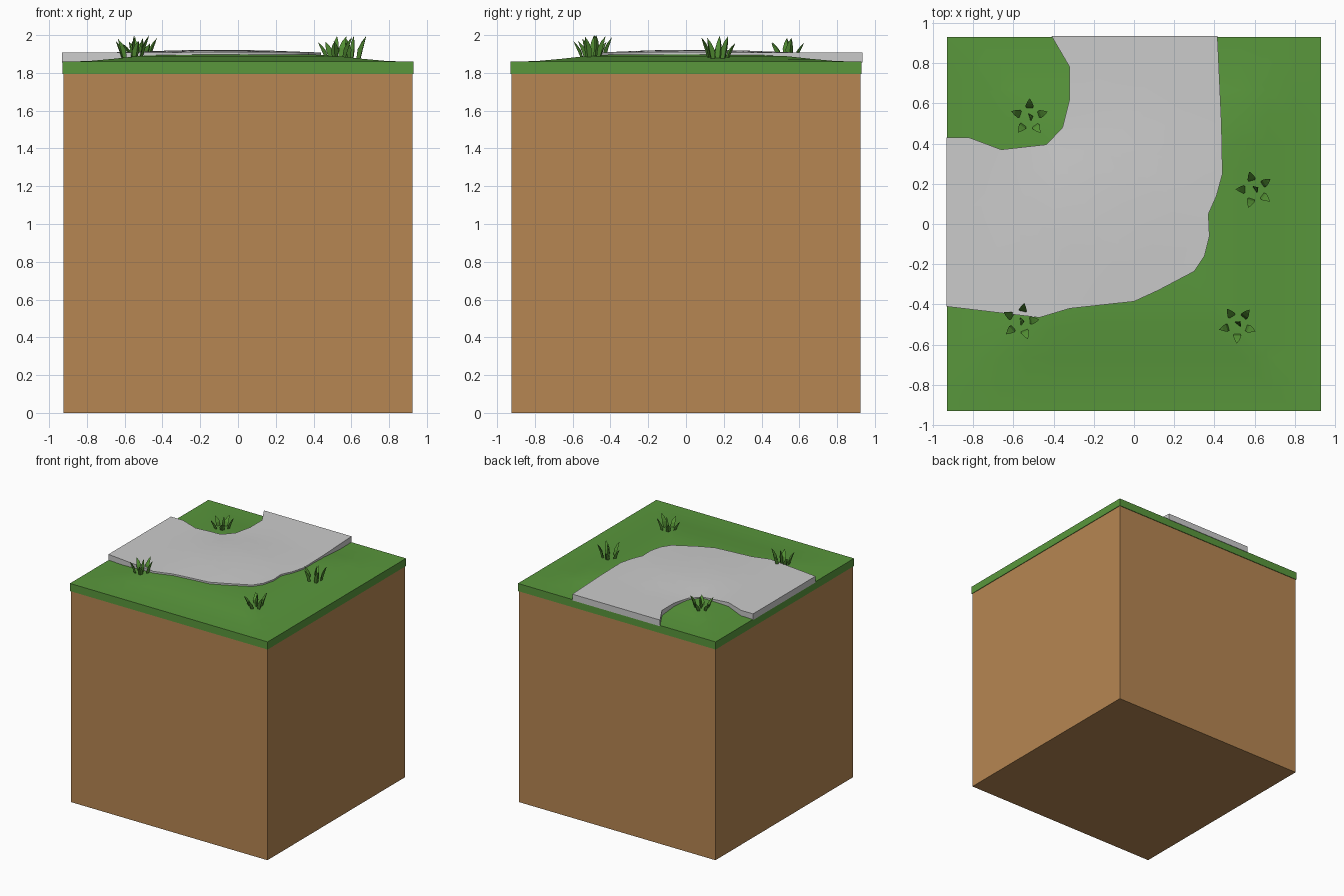
import bpy, bmesh, math, random
from mathutils import Vector

if "Cube" in bpy.data.objects:
    bpy.data.objects.remove(bpy.data.objects["Cube"])

random.seed(4)
H = 0.93


def material(name, rgb):
    m = bpy.data.materials.new(name)
    m.diffuse_color = (*rgb, 1)
    m.use_nodes = True
    m.node_tree.nodes["Principled BSDF"].inputs["Base Color"].default_value = m.diffuse_color
    return m


soil_mat = material("soil", (0.47, 0.24, 0.085))
grass_mat = material("grass", (0.10, 0.31, 0.045))
blade_mat = material("blade", (0.09, 0.29, 0.035))


def finish(bm, name, mat=None, smooth=None):
    bmesh.ops.recalc_face_normals(bm, faces=bm.faces)
    me = bpy.data.meshes.new(name)
    bm.to_mesh(me)
    bm.free()
    ob = bpy.data.objects.new(name, me)
    bpy.context.collection.objects.link(ob)
    if mat:
        me.materials.append(mat)
    if smooth:
        bpy.ops.object.select_all(action='DESELECT')
        ob.select_set(True)
        bpy.context.view_layer.objects.active = ob
        bpy.ops.object.shade_smooth_by_angle(angle=math.radians(smooth))
    return ob


def ramp(v, lo, hi):
    t = min(1, max(0, (v - lo) / (hi - lo)))
    return t * t * (3 - 2 * t)


def grass_z(x, y):
    d = H - max(abs(x), abs(y))
    return 1.86 + 0.037 * ramp(d, 0.06, 0.55)


def path_z(x, y):
    # nearly level at the tile borders, slightly crowned at the bend
    r = math.hypot(x + 0.1, y - 0.05)
    inner = math.hypot(x + 0.42, y - 0.42)
    return 1.908 + 0.014 * (1 - ramp(r, 0.1, 0.6)) - 0.006 * (1 - ramp(inner, 0, 0.2))


def slab(outline, bottom, top_fn, step_count, name, mat):
    """Flat outline cut into a grid, thickened, its top shaped by top_fn."""
    bm = bmesh.new()
    face = bm.faces.new([bm.verts.new((x, y, bottom)) for x, y in outline])
    bmesh.ops.triangulate(bm, faces=[face])
    for i in range(1, step_count):
        c = -H + 2 * H * i / step_count
        for axis in ((1, 0, 0), (0, 1, 0)):
            bmesh.ops.bisect_plane(bm, geom=bm.verts[:] + bm.edges[:] + bm.faces[:],
                                   plane_co=Vector(axis) * c, plane_no=axis)
    base = bm.faces[:]
    ext = bmesh.ops.extrude_face_region(bm, geom=base, use_keep_orig=True)
    for v in ext["geom"]:
        if isinstance(v, bmesh.types.BMVert):
            v.co.z = top_fn(v.co.x, v.co.y)
    return finish(bm, name, mat, 30)


# soil cube
bm = bmesh.new()
bmesh.ops.create_cube(bm, size=1)
for v in bm.verts:
    v.co = (v.co.x * 1.85, v.co.y * 1.85, (v.co.z + 0.5) * 1.8)
finish(bm, "soil_block", soil_mat)

# grass layer with gentle mound
slab([(-H, -H), (H, -H), (H, H), (-H, H)], 1.795, grass_z, 14, "grass_layer", grass_mat)

# curved stone path
outline = [(-0.932, -0.41), (-0.47, -0.465), (-0.32, -0.42), (0, -0.385), (0.12, -0.33),
           (0.3, -0.235), (0.35, -0.16), (0.375, -0.06), (0.37, 0.05), (0.41, 0.14),
           (0.44, 0.25), (0.435, 0.5), (0.415, 0.934), (-0.41, 0.934), (-0.32, 0.78),
           (-0.32, 0.62), (-0.355, 0.48), (-0.435, 0.395), (-0.66, 0.37), (-0.82, 0.43),
           (-0.932, 0.43)]
slab(outline, 1.855, path_z, 10, "stone_path", None)


# grass tufts made of curved three-sided blades
def add_blade(bm, base, ang, height, lean):
    out = Vector((math.cos(ang), math.sin(ang), 0))
    side = Vector((-out.y, out.x, 0))
    rings = []
    for t, w in ((0, 0.015), (0.45, 0.02), (0.75, 0.013)):
        c = base + out * lean * t ** 1.8 + Vector((0, 0, height * t))
        rings.append([bm.verts.new(c + side * w), bm.verts.new(c - side * w),
                      bm.verts.new(c + out * w * 0.9)])
    tip = bm.verts.new(base + out * lean + Vector((0, 0, height)))
    bm.faces.new(rings[0])
    for a, b in zip(rings, rings[1:]):
        for i in range(3):
            j = (i + 1) % 3
            bm.faces.new((a[i], a[j], b[j], b[i]))
    for i in range(3):
        bm.faces.new((rings[-1][i], rings[-1][(i + 1) % 3], tip))


tufts = [(-0.52, 0.53, 0.3, 1.985), (0.60, 0.17, 0.6, 1.995),
         (-0.565, -0.485, 0.1, 2.0), (0.515, -0.50, 0.9, 1.995)]
for n, (x, y, turn, top) in enumerate(tufts):
    bm = bmesh.new()
    z = grass_z(x, y) - 0.008
    for i in range(6):
        ang = turn + i * math.tau / 5
        r = 0.045 if i < 5 else 0.0
        base = Vector((x + r * math.cos(ang), y + r * math.sin(ang), z))
        k = 1.0 if i in (0, 5) else random.uniform(0.68, 0.98)
        add_blade(bm, base, ang, (top - z) * k, 0.05 if i < 5 else 0.015)
    finish(bm, f"grass_tuft_{n + 1}", blade_mat)
